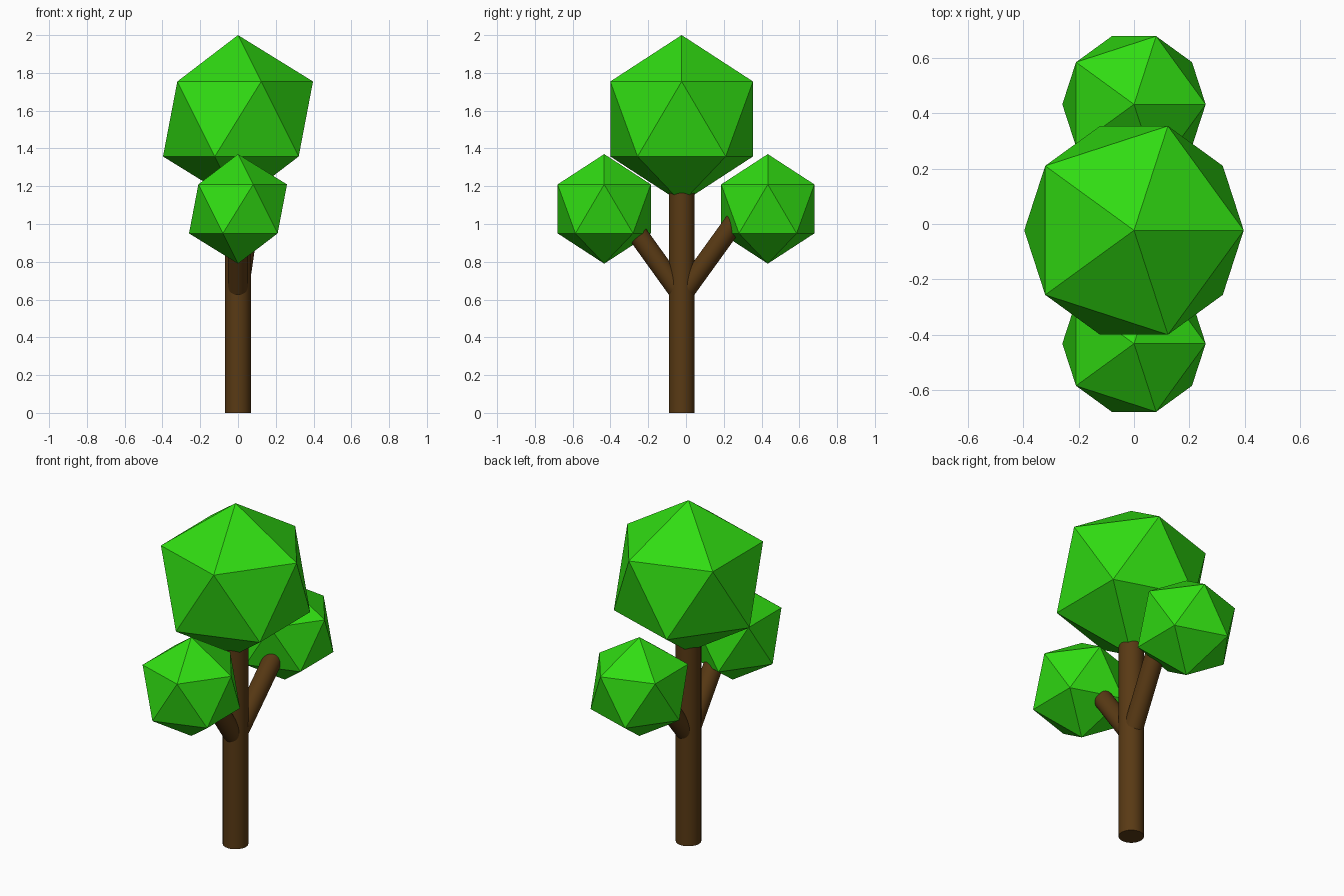
import bpy, math
from mathutils import Vector

if "Cube" in bpy.data.objects:
    bpy.data.objects.remove(bpy.data.objects["Cube"])


def material(name, rgb):
    m = bpy.data.materials.new(name)
    m.diffuse_color = (*rgb, 1)
    m.use_nodes = True
    m.node_tree.nodes["Principled BSDF"].inputs["Base Color"].default_value = m.diffuse_color
    return m


bark = material("bark", (0.10, 0.042, 0.007))
leaf = material("leaf", (0.03, 0.72, 0.006))


def limb(name, start, end, radius):
    a, b = Vector(start), Vector(end)
    d = b - a
    bpy.ops.mesh.primitive_cylinder_add(vertices=32, radius=radius, depth=d.length,
                                        location=(a + b) / 2,
                                        rotation=d.to_track_quat('Z', 'Y').to_euler())
    ob = bpy.context.object
    ob.name = name
    ob.data.materials.append(bark)
    bpy.ops.object.shade_smooth_by_angle(angle=math.radians(30))


def foliage(name, centre, radius):
    bpy.ops.mesh.primitive_ico_sphere_add(subdivisions=1, radius=radius, location=centre)
    ob = bpy.context.object
    ob.name = name
    ob.data.materials.append(leaf)


# Trunk and two branches
limb("trunk", (0, -0.023, 0), (0, -0.023, 1.25), 0.068)
limb("front_branch", (0, -0.023, 0.622), (0, -0.345, 1.07), 0.053)
limb("back_branch", (0, -0.023, 0.622), (0.065, 0.3, 1.07), 0.053)

# Faceted leaf clumps
foliage("crown_foliage", (0, -0.023, 1.556), 0.444)
foliage("front_foliage", (0, -0.433, 1.08), 0.29)
foliage("back_foliage", (0, 0.433, 1.08), 0.29)
